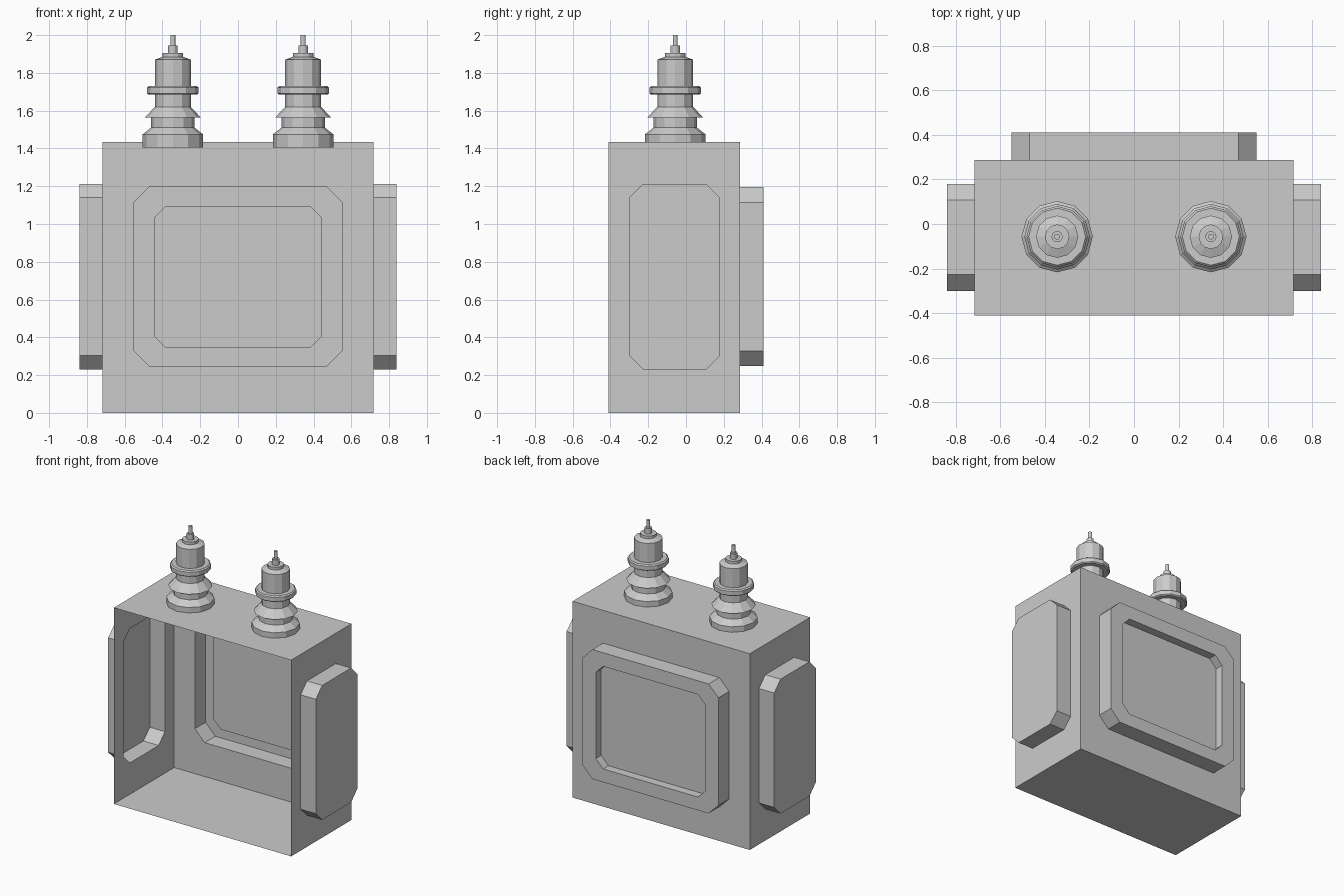
import bpy, bmesh, math
from mathutils import Matrix, Vector

cube = bpy.data.objects.get("Cube")
if cube:
    bpy.data.objects.remove(cube, do_unlink=True)

grey = bpy.data.materials.new("light_grey")
grey.use_nodes = True
GREY = (0.6, 0.6, 0.6, 1)
grey.diffuse_color = GREY
grey.node_tree.nodes["Principled BSDF"].inputs["Base Color"].default_value = GREY

HALF_X, FRONT, BACK, TOP = 0.717, -0.41, 0.287, 1.435


def finish(bm, name):
    mesh = bpy.data.meshes.new(name)
    bm.to_mesh(mesh)
    bm.free()
    mesh.materials.append(grey)
    obj = bpy.data.objects.new(name, mesh)
    bpy.context.collection.objects.link(obj)
    return obj


def octagon(u0, u1, v0, v1, cut):
    """Rectangle with cut corners, two points per corner."""
    return [(u0, v0 + cut), (u0 + cut, v0), (u1 - cut, v0), (u1, v0 + cut),
            (u1, v1 - cut), (u1 - cut, v1), (u0 + cut, v1), (u0, v1 - cut)]


def pressed_wall(bm, angle, dist, u0, u1, rings):
    """Sheet wall with a pressed panel; rings are (outline, outward distance)."""
    turn = Matrix.Rotation(angle, 3, 'Z')

    def vert(p, d):
        return bm.verts.new(turn @ Vector((p[0], -d, p[1])))

    corners = [vert(p, dist) for p in ((u0, 0), (u1, 0), (u1, TOP), (u0, TOP))]
    loops = [[vert(p, d) for p in outline] for outline, d in rings]
    hole = loops[0]
    for i in range(4):
        bm.faces.new((corners[i], hole[2 * i + 1], hole[2 * i]))
        bm.faces.new((corners[i], corners[(i + 1) % 4],
                      hole[(2 * i + 2) % 8], hole[2 * i + 1]))
    for a, b in zip(loops, loops[1:]):
        for j in range(8):
            k = (j + 1) % 8
            bm.faces.new((a[j], a[k], b[k], b[j]))
    bm.faces.new(loops[-1])


# Tank: open-fronted sheet box with pressed panels on the sides and back
bm = bmesh.new()
for side in (1, -1):
    u0, u1 = sorted((side * FRONT, side * BACK))
    p0, p1 = sorted((side * -0.30, side * 0.18))
    panel = octagon(p0, p1, 0.23, 1.213, 0.073)
    pressed_wall(bm, side * math.pi / 2, HALF_X, u0, u1,
                 [(panel, HALF_X), (panel, 0.84)])
frame = octagon(-0.55, 0.55, 0.248, 1.195, 0.08)
inset = octagon(-0.443, 0.443, 0.345, 1.095, 0.06)
pressed_wall(bm, math.pi, BACK, -HALF_X, HALF_X,
             [(frame, BACK), (frame, 0.41), (inset, 0.41), (inset, 0.348)])
for z, order in ((0, -1), (TOP, 1)):
    pts = [(-HALF_X, FRONT), (HALF_X, FRONT), (HALF_X, BACK), (-HALF_X, BACK)]
    bm.faces.new([bm.verts.new((x, y, z)) for x, y in pts[::order]])
bmesh.ops.remove_doubles(bm, verts=bm.verts, dist=0.0001)
finish(bm, "tank_shell")

# Bushings: twelve-sided lathe profile (radius, height)
PROFILE = [(0.16, 1.405), (0.16, 1.475), (0.115, 1.51), (0.115, 1.565),
           (0.147, 1.565), (0.095, 1.62), (0.095, 1.685), (0.128, 1.685),
           (0.137, 1.692), (0.137, 1.722), (0.128, 1.73), (0.095, 1.73),
           (0.095, 1.87), (0.055, 1.885), (0.055, 1.905), (0.025, 1.905),
           (0.025, 1.945), (0.013, 1.945), (0.013, 2.0)]
SIDES = 12


def bushing(name, x, y):
    bm = bmesh.new()
    loops = []
    for r, z in PROFILE:
        angles = [math.tau * i / SIDES for i in range(SIDES)]
        loops.append([bm.verts.new((x + r * math.cos(a), y + r * math.sin(a), z))
                      for a in angles])
    for a, b in zip(loops, loops[1:]):
        for j in range(SIDES):
            k = (j + 1) % SIDES
            bm.faces.new((a[j], a[k], b[k], b[j]))
    bm.faces.new(loops[0][::-1])
    bm.faces.new(loops[-1])
    finish(bm, name)


bushing("left_bushing", 0.345, -0.057)
bushing("right_bushing", -0.345, -0.057)
